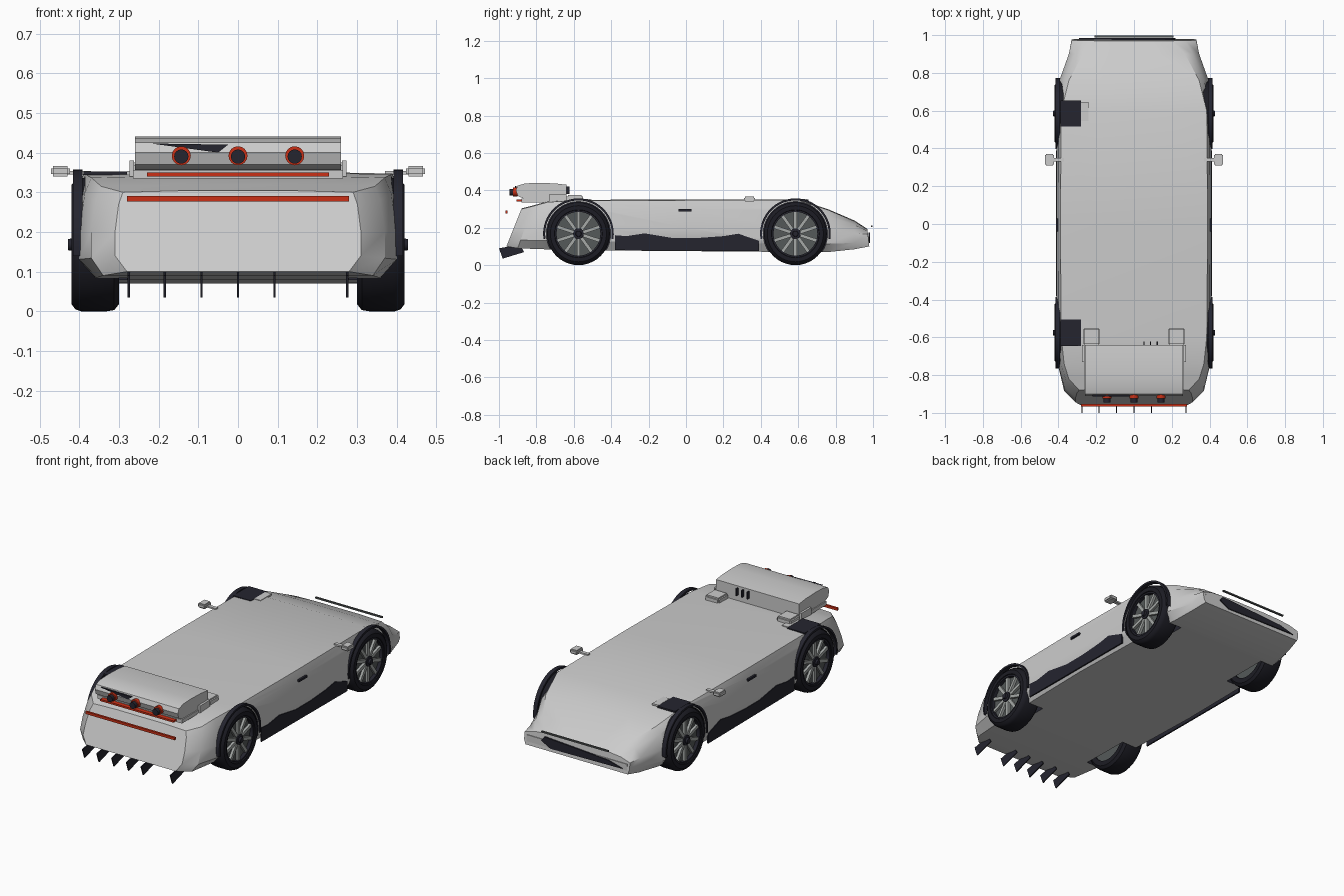
import bpy, bmesh, math
from math import pi
from mathutils import Matrix, Vector

if "Cube" in bpy.data.objects:
    bpy.data.objects.remove(bpy.data.objects["Cube"], do_unlink=True)


def material(name, color):
    m = bpy.data.materials.new(name)
    m.use_nodes = True
    m.diffuse_color = (*color, 1)
    b = m.node_tree.nodes["Principled BSDF"]
    b.inputs["Base Color"].default_value = (*color, 1)
    b.inputs["Roughness"].default_value = 0.6
    return m


silver = material("silver paint", (0.6, 0.6, 0.6))
black = material("dark trim", (0.018, 0.018, 0.028))
rubber = material("tyre rubber", (0.012, 0.012, 0.018))
red = material("red light", (0.6, 0.03, 0.008))
grey = material("rim grey", (0.09, 0.1, 0.1))
alloy = material("spoke alloy", (0.38, 0.4, 0.39))


def finish(name, bm, mat, smooth=False):
    bmesh.ops.recalc_face_normals(bm, faces=bm.faces)
    mesh = bpy.data.meshes.new(name)
    bm.to_mesh(mesh)
    bm.free()
    ob = bpy.data.objects.new(name, mesh)
    bpy.context.collection.objects.link(ob)
    mesh.materials.append(mat)
    if smooth:
        smooth_shade(ob)
    return ob


def smooth_shade(ob, angle=35):
    bpy.ops.object.select_all(action='DESELECT')
    ob.select_set(True)
    bpy.context.view_layer.objects.active = ob
    bpy.ops.object.shade_smooth_by_angle(angle=math.radians(angle))


def box(name, lo, hi, mat, bevel=0):
    bm = bmesh.new()
    lo, hi = Vector(lo), Vector(hi)
    bmesh.ops.create_cube(bm, size=1, matrix=Matrix.Translation((lo + hi) / 2)
                          @ Matrix.Diagonal((*(hi - lo), 1)))
    if bevel:
        bmesh.ops.bevel(bm, geom=bm.edges[:], offset=bevel, segments=2, affect='EDGES')
    return finish(name, bm, mat, bool(bevel))


def prism(name, points, x0, x1, mat, smooth=False):
    """Extrude a y-z outline along x."""
    bm = bmesh.new()
    face = bm.faces.new([bm.verts.new((x0, y, z)) for y, z in points])
    ext = bmesh.ops.extrude_face_region(bm, geom=[face])
    verts = [g for g in ext["geom"] if isinstance(g, bmesh.types.BMVert)]
    bmesh.ops.translate(bm, verts=verts, vec=(x1 - x0, 0, 0))
    return finish(name, bm, mat, smooth)


def lathe(name, profile, y, z, mat, start=0, sweep=2 * pi, steps=40, close=False):
    """Spin an (x, radius) profile around an axis parallel to x."""
    bm = bmesh.new()
    vs = [bm.verts.new((x, y + r * math.cos(start), z + r * math.sin(start))) for x, r in profile]
    pairs = list(zip(vs, vs[1:])) + ([(vs[-1], vs[0])] if close else [])
    edges = [bm.edges.new(p) for p in pairs]
    bmesh.ops.spin(bm, geom=vs + edges, cent=(0, y, z), axis=(1, 0, 0), angle=sweep, steps=steps)
    bmesh.ops.remove_doubles(bm, verts=bm.verts[:], dist=0.0002)
    return finish(name, bm, mat, True)


# Body shell: sections as y low, y high, floor x/z, waist x/z, shoulder x/z
sections = [
    (-.96, -.88, .28, .10, .31, .20, .29, .30),
    (-.90, -.82, .34, .09, .37, .20, .345, .315),
    (-.76, -.74, .355, .085, .40, .20, .37, .337),
    (-.60, -.60, .37, .08, .41, .20, .385, .345),
    (.00, .00, .385, .075, .41, .20, .39, .347),
    (.60, .60, .375, .07, .41, .20, .385, .347),
    (.76, .76, .355, .07, .395, .18, .345, .295),
    (.90, .90, .335, .085, .345, .17, .27, .235),
    (.98, .97, .32, .10, .33, .165, .20, .19),
]
bm = bmesh.new()
rings = []
for ya, yb, xf, zf, xw, zw, xs, zs in sections:
    half = [(xf, zf), (xw, zf * .6 + zw * .4), (xw, zw),
            (xw * .55 + xs * .45, zw * .3 + zs * .7), (xs, zs), (xs * .5, zs + .004)]
    loop = half + [(-x, z) for x, z in reversed(half)]
    rings.append([bm.verts.new((x, ya + (yb - ya) * (z - zf) / (zs - zf), z)) for x, z in loop])
for a, b in zip(rings, rings[1:]):
    for i in range(len(a)):
        j = (i + 1) % len(a)
        bm.faces.new((a[i], a[j], b[j], b[i]))
bm.faces.new(rings[0])
bm.faces.new(rings[-1])
body = finish("body_shell", bm, silver)
body.data.materials.append(black)

# Wheel wells cut out of the body
wheel_z = .168
axles = {"rear": -.575, "front": .585}
for y in axles.values():
    for s in (-1, 1):
        cutter = lathe("well_cutter", [(s * .28, 0), (s * .28, .172), (s * .5, .172), (s * .5, 0)],
                       y, wheel_z, black)
        mod = body.modifiers.new("well", 'BOOLEAN')
        mod.operation, mod.solver, mod.object = 'DIFFERENCE', 'EXACT', cutter
        mod.material_mode = 'TRANSFER'
        bpy.context.view_layer.objects.active = body
        bpy.ops.object.modifier_apply(modifier=mod.name)
        bpy.data.objects.remove(cutter, do_unlink=True)
smooth_shade(body, 30)

# Wheels
tyre = [(.30, .122), (.30, .15), (.312, .165), (.33, .168), (.395, .168),
        (.41, .163), (.42, .15), (.42, .128), (.405, .122)]
for end, y in axles.items():
    for side, s in (("left", 1), ("right", -1)):
        tag = f"{end}_{side}"
        lathe(f"tyre_{tag}", [(s * x, r) for x, r in tyre], y, wheel_z, rubber, close=True)
        lathe(f"rim_{tag}", [(s * .31, 0), (s * .31, .123), (s * .395, .123), (s * .392, 0)],
              y, wheel_z, grey)
        lathe(f"rim_lip_{tag}", [(s * .39, .117), (s * .415, .117), (s * .415, .127), (s * .39, .127)],
              y, wheel_z, black, close=True)
        lathe(f"hub_{tag}", [(s * .39, .03), (s * .415, .028), (s * .417, .016),
                             (s * .428, .014), (s * .428, 0)], y, wheel_z, black, steps=20)
        bm = bmesh.new()
        for k in range(10):
            spoke = bmesh.ops.create_cube(bm, size=1, matrix=Matrix.Translation((s * .402, y, wheel_z))
                                          @ Matrix.Rotation(k * pi / 5, 4, 'X')
                                          @ Matrix.Translation((0, 0, .072))
                                          @ Matrix.Diagonal((.014, .018, .09, 1)))
        finish(f"spokes_{tag}", bm, alloy)
        # Thin arch trim over the wheel
        lathe(f"arch_{tag}", [(s * .392, .178), (s * .416, .178), (s * .416, .189), (s * .392, .189)],
              y, wheel_z, black, start=-.15, sweep=pi + .3, steps=28, close=True)

# Side sills, door handles and mirrors
sill = [(-.38, .08), (.39, .075), (.39, .13), (.28, .168), (.20, .155), (.06, .145),
        (-.07, .145), (-.22, .17), (-.32, .155), (-.38, .16)]
for side, s in (("left", 1), ("right", -1)):
    prism(f"sill_{side}", sill, s * .406, s * .414, black)
    box(f"door_handle_{side}", (s * .407 - .006, -.04, .288), (s * .407 + .006, .03, .3), black)
    box(f"mirror_{side}", (s * .448 - .024, .31, .34), (s * .448 + .024, .37, .366), silver, .006)
    box(f"mirror_stem_{side}", (s * .4 - .03, .33, .345), (s * .4 + .03, .35, .354), silver)

# Dark panels with light trims above the right wheels
for end, y in axles.items():
    box(f"top_vent_{end}", (-.39, y - .07, .343), (-.28, y + .07, .352), black)
    box(f"vent_trim_{end}", (-.28, y - .04, .343), (-.24, y + .06, .353), silver)

# Rounded rear wing on two mounts
wing = [(-.64, .355), (-.64, .43), (-.70, .437), (-.79, .44), (-.86, .437), (-.90, .425),
        (-.91, .40), (-.90, .37), (-.87, .357)]
prism("rear_wing", wing, -.26, .26, silver, True)
box("wing_base", (-.265, -.88, .335), (.265, -.64, .356), silver)
for side, s in (("left", 1), ("right", -1)):
    box(f"wing_mount_{side}", (s * .225 - .045, -.64, .335), (s * .225 + .045, -.55, .375), silver, .008)
    box(f"wing_bracket_{side}", (s * .268 - .006, -.73, .335), (s * .268 + .006, -.64, .38), silver)

# Three pipes with red rims through the wing
for i, x in enumerate((-.143, 0, .143)):
    for part, r, y0, y1, z, mat in (("pipe", .018, -.945, -.895, .39, black),
                                    ("pipe_rim", .024, -.925, -.90, .392, red)):
        bm = bmesh.new()
        bmesh.ops.create_cone(bm, cap_ends=True, segments=16, radius1=r, radius2=r, depth=y1 - y0,
                              matrix=Matrix.Translation((x, (y0 + y1) / 2, z))
                              @ Matrix.Rotation(pi / 2, 4, 'X'))
        finish(f"{part}_{i}", bm, mat, True)
    box(f"wing_slot_{i}", (.05 + i * .035, -.642, .38), (.056 + i * .035, -.622, .42), black)


def front_plate(name, points, y, depth, mat):
    """Thin x-z outline plate with depth along y."""
    bm = bmesh.new()
    f = bm.faces.new([bm.verts.new((x, y, z)) for x, z in points])
    ext = bmesh.ops.extrude_face_region(bm, geom=[f])
    bmesh.ops.translate(bm, verts=[g for g in ext["geom"] if isinstance(g, bmesh.types.BMVert)],
                        vec=(0, depth, 0))
    return finish(name, bm, mat)


front_plate("wing_panel", [(-.22, .423), (-.025, .42), (-.05, .40)], -.914, .009, black)

# Red light strips
box("light_strip_upper", (-.23, -.905, .34), (.23, -.88, .35), red)
box("light_strip_lower", (-.28, -.966, .277), (.28, -.954, .291), red)

# Diffuser fins
fin = [(-1, .09), (-.89, .11), (-.865, .07), (-.98, .035)]
for i, x in enumerate((-.275, -.185, -.092, 0, .092, .275)):
    prism(f"diffuser_fin_{i}", fin, x - .003, x + .003, black)

# Nose: grille plate, lower bumper and thin bar
box("nose_bumper", (-.325, .89, .105), (.325, .978, .165), silver, .01)
front_plate("nose_grille", [(.20, .175), (-.20, .15), (-.29, .125), (.16, .118), (.22, .15)],
            .975, .009, black)
box("nose_bar", (-.21, .988, .203), (.21, .998, .211), grey)
